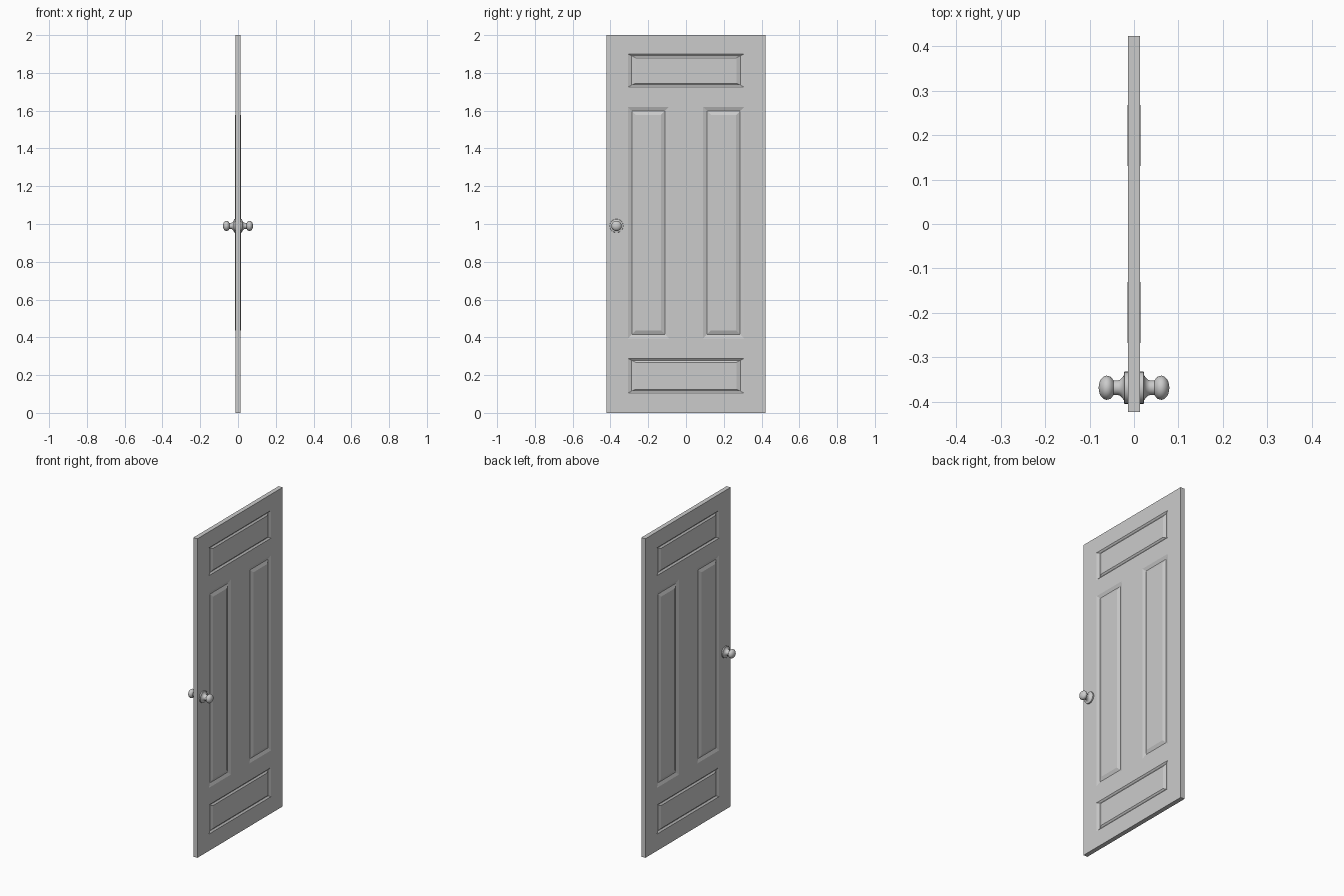
import bpy, bmesh, math
from mathutils import Vector, Matrix

if "Cube" in bpy.data.objects:
    bpy.data.objects.remove(bpy.data.objects["Cube"])

T, W, H = 0.014, 0.422, 2.0           # half thickness, half width, height


def make_object(name, bm, smooth=False):
    bmesh.ops.remove_doubles(bm, verts=bm.verts, dist=1e-5)
    me = bpy.data.meshes.new(name)
    bm.to_mesh(me)
    bm.free()
    ob = bpy.data.objects.new(name, me)
    bpy.context.collection.objects.link(ob)
    if smooth:
        bpy.ops.object.select_all(action='DESELECT')
        ob.select_set(True)
        bpy.context.view_layer.objects.active = ob
        bpy.ops.object.shade_smooth_by_angle(angle=math.radians(35))
    mod = ob.modifiers.new("both_sides", 'MIRROR')
    mod.use_axis[0] = True
    return ob


def loop(y0, y1, z0, z1, x):
    return [Vector(p) for p in ((x, y0, z0), (x, y1, z0), (x, y1, z1), (x, y0, z1))]


def face(bm, pts):
    bm.faces.new([bm.verts.new(p) for p in pts])


def bridge(bm, a, b):
    for i in range(4):
        j = (i + 1) % 4
        face(bm, (a[i], a[j], b[j], b[i]))


def panel(bm, y0, y1, z0, z1, dy, dz, field):
    # V groove around a raised field
    loops = [loop(y0 + dy * k, y1 - dy * k, z0 + dz * k, z1 - dz * k, x)
             for k, x in ((0, T), (1, T - 0.008), (2, field))]
    bridge(bm, loops[0], loops[1])
    bridge(bm, loops[1], loops[2])
    face(bm, loops[2])


# Door leaf: one half, mirrored through its thickness
bm = bmesh.new()
ys = [-W, -0.308, -0.09, 0.09, 0.308, W]
zs = [0, 0.105, 0.288, 0.395, 1.62, 1.725, 1.90, H]
for i in range(5):
    for j in range(7):
        wide = j in (1, 5) and i in (1, 2, 3)
        tall = j == 3 and i in (1, 3)
        if not (wide or tall):
            face(bm, loop(ys[i], ys[i + 1], zs[j], zs[j + 1], T))
for j in (1, 5):
    panel(bm, ys[1], ys[4], zs[j], zs[j + 1], 0.02, 0.01, T - 0.0005)
for i in (1, 3):
    panel(bm, ys[i], ys[i + 1], zs[3], zs[4], 0.021, 0.021, T + 0.0006)
bridge(bm, loop(-W, W, 0, H, 0), loop(-W, W, 0, H, T))
make_object("door_leaf", bm)

# Door knob: rose, flared neck and rounded grip turned around x
prof = [(T - 0.004, 0.036), (0.021, 0.036), (0.022, 0.035), (0.0225, 0.029),
        (0.026, 0.023), (0.031, 0.018), (0.036, 0.0165), (0.043, 0.0165)]
cx, rx, rr = 0.061, 0.0185, 0.0272
for k in range(11):
    a = math.radians(143 * (1 - k / 10))
    prof.append((cx + rx * math.cos(a), rr * math.sin(a)))
bm = bmesh.new()
vs = [bm.verts.new((x, r, 0)) for x, r in prof]
es = [bm.edges.new(p) for p in zip(vs, vs[1:])]
bmesh.ops.spin(bm, geom=vs + es, cent=(0, 0, 0), axis=(1, 0, 0),
               angle=math.tau, steps=32)
bmesh.ops.remove_doubles(bm, verts=bm.verts, dist=1e-5)
bmesh.ops.holes_fill(bm, edges=[e for e in bm.edges if e.is_boundary])
bmesh.ops.recalc_face_normals(bm, faces=bm.faces)
knob = make_object("door_knob", bm, smooth=True)
knob.location = (0, -0.368, 0.99)
